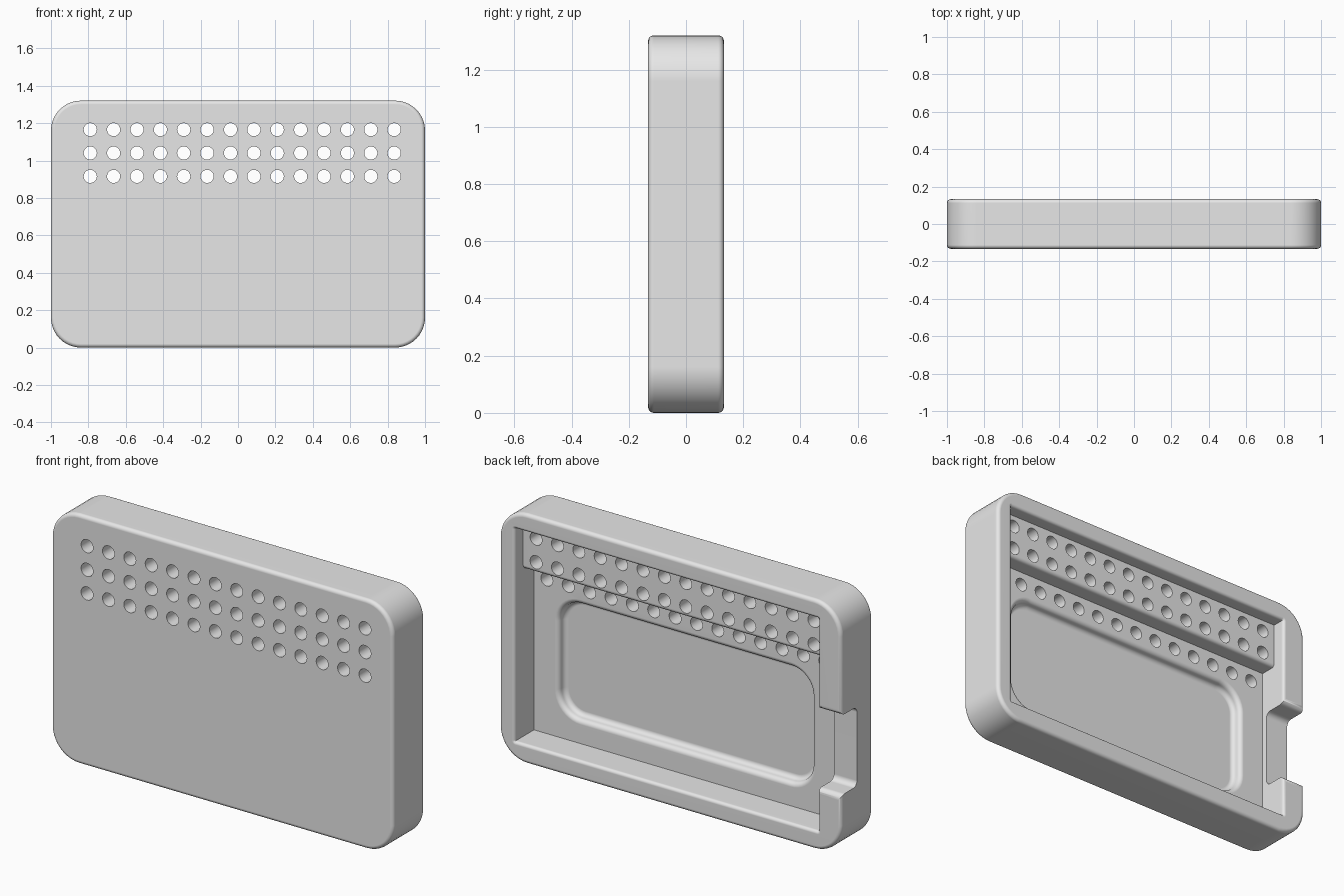
import bpy, bmesh
from math import sin, cos, pi, radians

cube = bpy.data.objects.get("Cube")
if cube:
    bpy.data.objects.remove(cube)

HALF = 0.1325            # half the case depth
HEIGHT = 1.32
FLOOR = -0.03            # inner floor
LEDGE = 0.06             # raised ledge behind the upper holes

grey = bpy.data.materials.new("plain grey")
grey.use_nodes = True
grey.diffuse_color = (0.8, 0.8, 0.8, 1)
grey.node_tree.nodes["Principled BSDF"].inputs["Base Color"].default_value = (0.8, 0.8, 0.8, 1)


def finish(bm, name):
    bmesh.ops.recalc_face_normals(bm, faces=bm.faces)
    mesh = bpy.data.meshes.new(name)
    bm.to_mesh(mesh)
    bm.free()
    mesh.materials.append(grey)
    obj = bpy.data.objects.new(name, mesh)
    bpy.context.collection.objects.link(obj)
    return obj


def rounded_rect(x0, x1, z0, z1, r, steps=10):
    """Outline of a rounded rectangle in the x-z plane."""
    corners = [(x1 - r, z1 - r), (x0 + r, z1 - r), (x0 + r, z0 + r), (x1 - r, z0 + r)]
    return [(cx + r * cos(a), cz + r * sin(a))
            for i, (cx, cz) in enumerate(corners)
            for a in [(i + k / steps) * pi / 2 for k in range(steps + 1)]]


def loft(name, box, r, levels):
    """Stack inset rounded rectangles; levels are (inset, y)."""
    bm = bmesh.new()
    x0, x1, z0, z1 = box
    rings = []
    for d, y in levels:
        pts = rounded_rect(x0 + d, x1 - d, z0 + d, z1 - d, r - d)
        rings.append([bm.verts.new((x, y, z)) for x, z in pts])
    n = len(rings[0])
    for a, b in zip(rings, rings[1:]):
        for i in range(n):
            j = (i + 1) % n
            bm.faces.new((a[i], a[j], b[j], b[i]))
    bm.faces.new(rings[0])
    bm.faces.new(rings[-1])
    return finish(bm, name)


def prism(name, profile, x0, x1):
    """Extrude a (y, z) profile along x."""
    bm = bmesh.new()
    face = bm.faces.new([bm.verts.new((x0, y, z)) for y, z in profile])
    out = bmesh.ops.extrude_face_region(bm, geom=[face])
    verts = [v for v in out["geom"] if isinstance(v, bmesh.types.BMVert)]
    bmesh.ops.translate(bm, verts=verts, vec=(x1 - x0, 0, 0))
    return finish(bm, name)


def arc(cy, cz, r, a0, a1, steps=6):
    return [(cy + r * cos(radians(a0 + (a1 - a0) * k / steps)),
             cz + r * sin(radians(a0 + (a1 - a0) * k / steps))) for k in range(steps + 1)]


def cut(body, cutter):
    mod = body.modifiers.new("cut", "BOOLEAN")
    mod.operation, mod.solver, mod.object = "DIFFERENCE", "EXACT", cutter
    bpy.context.view_layer.objects.active = body
    bpy.ops.object.modifier_apply(modifier=mod.name)
    bpy.data.objects.remove(cutter)


QUARTER = [k * pi / 10 for k in range(6)]

# Case: rounded slab with filleted front and back edges
f = 0.02
front = [(f * (1 - sin(a)), -HALF + f * (1 - cos(a))) for a in QUARTER]
back = [(d, -y) for d, y in reversed(front)]
case = loft("case_shell", (-1, 1, 0, HEIGHT), 0.16, front + back)

# Main cavity with the raised ledge along its top
inner = (-0.865, 0.91, 0.1, 1.225)
ledge_z = 0.985
cavity = [(0.3, inner[2]), (FLOOR, inner[2]), (FLOOR, ledge_z)]
cavity += arc(LEDGE - 0.02, ledge_z + 0.02, 0.02, -90, 0)
cavity += [(LEDGE, inner[3]), (0.3, inner[3])]
cut(case, prism("cavity_cutter", cavity, inner[0], inner[1]))

# Rounded inner edge of the back rim
f = 0.016
flare = [(f * (1 - sin(a)) - f, HALF - f * cos(a)) for a in reversed(QUARTER)]
flare = [(0, HALF - 2 * f)] + [(-f * (1 - cos(a)), HALF - f + f * sin(a)) for a in QUARTER]
flare.append((-f, HALF + 0.1))
cut(case, loft("rim_cutter", inner, 0.004, flare))

# Shallow rounded pocket in the floor, with soft walls
f = 0.025
pocket = [(0, 0)] + [(f * sin(a), FLOOR - f * (1 - cos(a))) for a in QUARTER]
pocket += [(f + f * (1 - cos(a)), FLOOR - f - f * sin(a)) for a in QUARTER[1:]]
cut(case, loft("pocket_cutter", (-0.74, 0.79, 0.2, 0.86), 0.15, pocket))

# Notch through one side wall, rounded at its mouth and its base
low, high, base, f = 0.325, 0.745, 0.0, 0.03
notch = [(0.3, low - f)] + arc(HALF - f, low - f, f, 0, 90)
notch += arc(base + f, low + f, f, 270, 180) + arc(base + f, high - f, f, 180, 90)
notch += arc(HALF - f, high + f, f, -90, 0) + [(0.3, high + f)]
cut(case, prism("notch_cutter", notch, -1.2, -0.8))

# Three rows of fourteen vent holes
bm = bmesh.new()
for row in range(3):
    for col in range(14):
        cx, cz = -0.79 + 0.125 * col, 0.915 + 0.125 * row
        ring = [(cx + 0.035 * cos(k * pi / 16), cz + 0.035 * sin(k * pi / 16)) for k in range(32)]
        a = [bm.verts.new((x, -0.3, z)) for x, z in ring]
        b = [bm.verts.new((x, 0.3, z)) for x, z in ring]
        bm.faces.new(a)
        bm.faces.new(b)
        for i in range(32):
            j = (i + 1) % 32
            bm.faces.new((a[i], a[j], b[j], b[i]))
cut(case, finish(bm, "vent_cutter"))

# Smooth the fillets, keep the flats flat
bpy.ops.object.select_all(action="DESELECT")
case.select_set(True)
bpy.context.view_layer.objects.active = case
bpy.ops.object.shade_smooth_by_angle(angle=radians(35))
normals = case.modifiers.new("flat_normals", "WEIGHTED_NORMAL")
normals.keep_sharp = True
